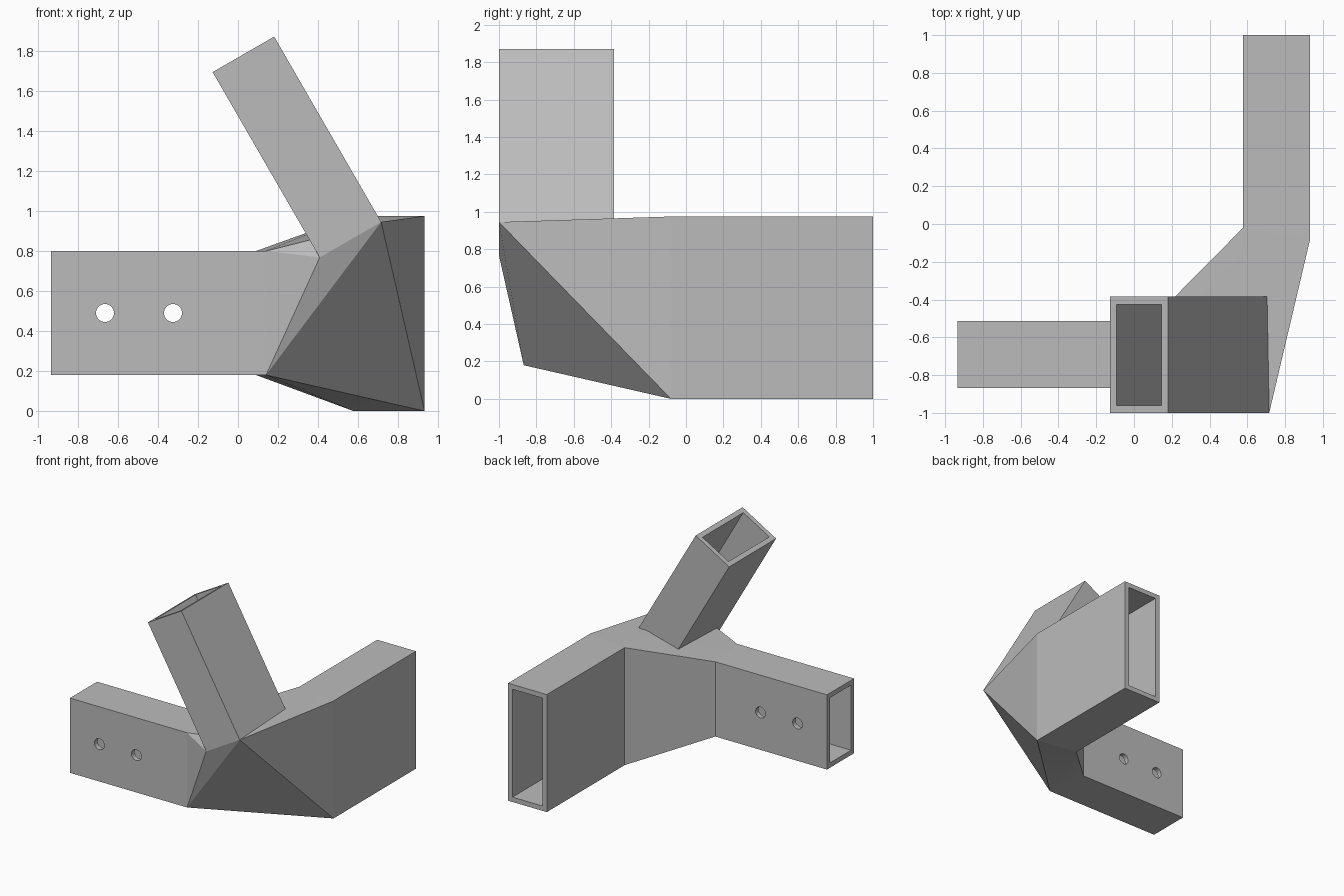
import bpy, bmesh, math
from mathutils import Matrix, Vector

cube = bpy.data.objects.get("Cube")
if cube:
    bpy.data.objects.remove(cube)

WIDTH, WALL, HOLE_R = 0.355, 0.04, 0.045

grey = bpy.data.materials.new("light grey")
grey.use_nodes = True
grey.diffuse_color = (0.5, 0.5, 0.5, 1)
grey.node_tree.nodes["Principled BSDF"].inputs["Base Color"].default_value = (0.5, 0.5, 0.5, 1)


def make_object(name, bm):
    bmesh.ops.recalc_face_normals(bm, faces=bm.faces)
    mesh = bpy.data.meshes.new(name)
    bm.to_mesh(mesh)
    bm.free()
    mesh.materials.append(grey)
    obj = bpy.data.objects.new(name, mesh)
    bpy.context.collection.objects.link(obj)
    return obj


def activate(obj):
    bpy.ops.object.select_all(action='DESELECT')
    obj.select_set(True)
    bpy.context.view_layer.objects.active = obj


def hull(name, points):
    bm = bmesh.new()
    for p in points:
        bm.verts.new(p)
    result = bmesh.ops.convex_hull(bm, input=bm.verts)
    spare = {g for g in result["geom_interior"] if isinstance(g, bmesh.types.BMVert)}
    bmesh.ops.delete(bm, geom=list(spare), context='VERTS')
    bmesh.ops.dissolve_limit(bm, angle_limit=0.005, verts=bm.verts, edges=bm.edges)
    return make_object(name, bm)


def cut(obj, cutter):
    cutter.hide_render = True
    mod = obj.modifiers.new("cut", 'BOOLEAN')
    mod.operation, mod.solver, mod.object = 'DIFFERENCE', 'EXACT', cutter
    activate(obj)
    bpy.ops.object.modifier_apply(modifier=mod.name)
    bpy.data.objects.remove(cutter)


def socket(name, origin, along, across, height, outer_len, inner_len, holes):
    """Square tube from its open end back to the hub; returns its hub-end corners."""
    u, v = Vector(along).normalized(), Vector(across).normalized()
    w = u.cross(v)
    frame = Matrix((u, v, w)).transposed().to_4x4()
    frame.translation = origin

    def corners(half_v, half_w, start, outer, inner):
        ends, base = [], []
        for sv, length in ((1, outer), (-1, inner)):
            for sw in (1, -1):
                ends.append(frame @ Vector((start, sv * half_v, sw * half_w)))
                base.append(frame @ Vector((-length, sv * half_v, sw * half_w)))
        return ends, base

    ends, base = corners(WIDTH / 2, height / 2, 0, outer_len, inner_len)
    tube = hull(name, ends + base)
    bore_ends, bore_base = corners(WIDTH / 2 - WALL, height / 2 - WALL, 0.1,
                                   outer_len + 0.1, inner_len + 0.1)
    cut(tube, hull("bore_cutter", bore_ends + bore_base))

    # Bolt holes through both side walls
    for d in holes:
        bm = bmesh.new()
        bmesh.ops.create_cone(bm, cap_ends=True, segments=32, radius1=HOLE_R,
                              radius2=HOLE_R, depth=WIDTH * 2)
        bm.transform(frame @ Matrix.Translation((-d, 0, 0)) @ Matrix.Rotation(math.pi / 2, 4, 'X'))
        cut(tube, make_object("hole_cutter", bm))
    activate(tube)
    bpy.ops.object.shade_smooth_by_angle(angle=math.radians(30))
    return base


# Three sockets
points = socket("right_socket", (-0.935, -0.69, 0.49), (-1, 0, 0), (0, -1, 0),
                0.62, 1.075, 1.025, (0.27, 0.61))
points += socket("back_socket", (0.755, 1.0, 0.4875), (0, 1, 0), (1, 0, 0),
                 0.975, 1.08, 1.02, (0.28, 0.62))
c, s = math.cos(math.pi / 3), math.sin(math.pi / 3)
points += socket("upper_socket", (0.027, -0.6925, 1.783), (-c, 0, s), (s, 0, c),
                 0.615, 1.07, 1.07, (0.27, 0.61))

# Faceted hub joining the socket bases
hub = hull("hub", points)
activate(hub)
bpy.ops.object.shade_smooth_by_angle(angle=math.radians(30))
